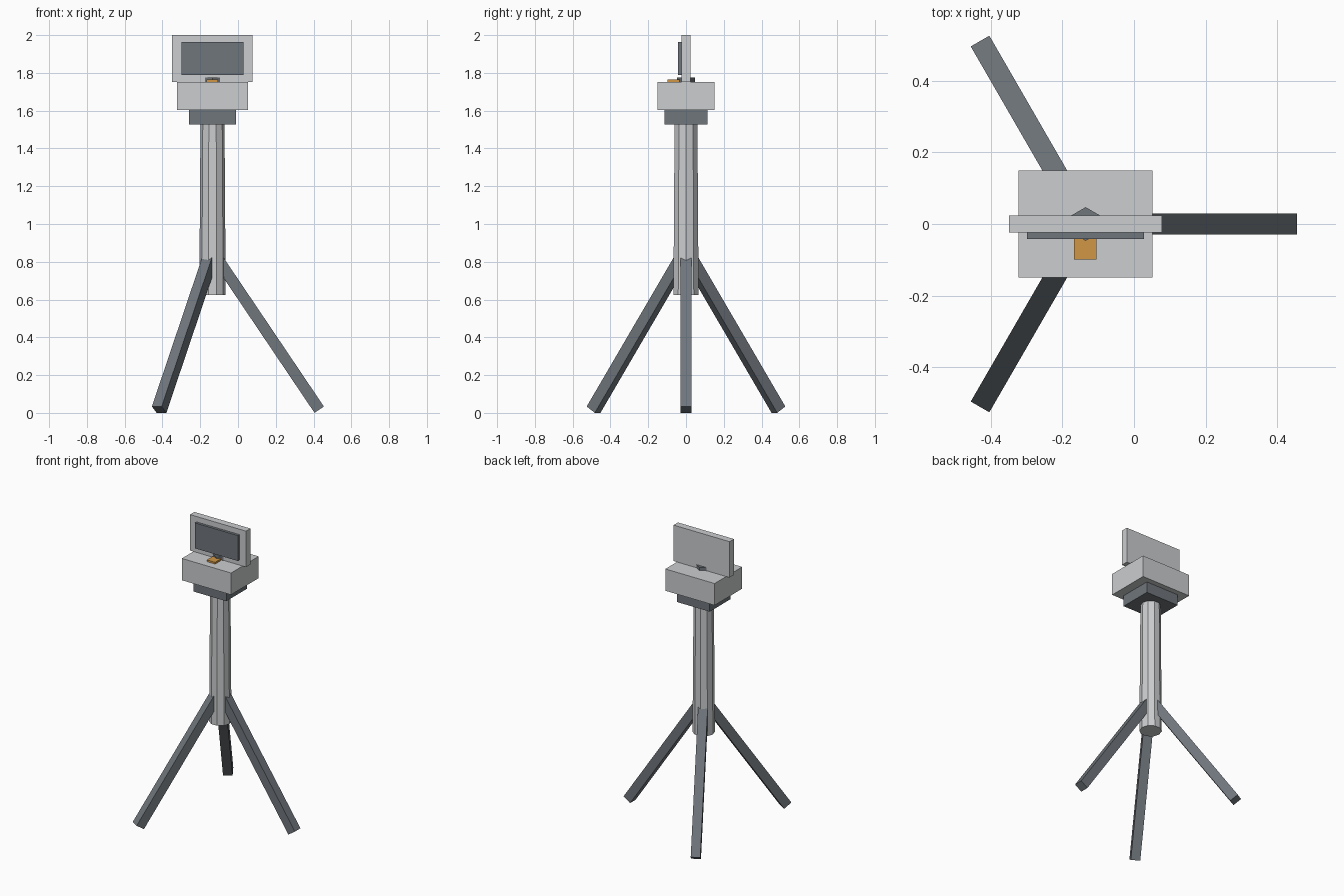
import bpy
from math import cos, sin, pi, radians
from mathutils import Vector, Matrix

cube = bpy.data.objects.get("Cube")
if cube:
    bpy.data.objects.remove(cube, do_unlink=True)

AXIS_X = -0.135  # column axis


def material(name, rgb):
    mat = bpy.data.materials.new(name)
    mat.use_nodes = True
    mat.diffuse_color = (*rgb, 1)
    mat.node_tree.nodes["Principled BSDF"].inputs["Base Color"].default_value = (*rgb, 1)
    return mat


light_grey = material("light grey", (0.60, 0.61, 0.62))
slate = material("slate grey", (0.16, 0.18, 0.20))
amber = material("amber", (0.64, 0.31, 0.06))


def finish(name, mat):
    obj = bpy.context.object
    obj.name = name
    obj.data.materials.append(mat)
    return obj


def box(name, mat, x, y, z):
    """Box spanning the given (low, high) ranges."""
    spans = (x, y, z)
    bpy.ops.mesh.primitive_cube_add(size=1)
    obj = finish(name, mat)
    size = [hi - lo for lo, hi in spans]
    centre = [(hi + lo) / 2 for lo, hi in spans]
    obj.data.transform(Matrix.Translation(centre) @ Matrix.Diagonal((*size, 1)))
    return obj


def prism(name, mat, sides, r_low, r_high, z_low, z_high, turn=0):
    """Faceted upright cylinder on the column axis."""
    bpy.ops.mesh.primitive_cone_add(vertices=sides, radius1=r_low, radius2=r_high,
                                    depth=z_high - z_low,
                                    location=(AXIS_X, 0, (z_low + z_high) / 2),
                                    rotation=(0, 0, turn))
    return finish(name, mat)


# Tapered column
prism("column", light_grey, 10, 0.07, 0.063, 0.625, 1.61, pi / 2)

# Three splayed square legs
for name, angle in (("left_leg", 0), ("back_leg", 120), ("front_leg", 240)):
    a = radians(angle)
    top = Vector((AXIS_X, 0, 0.855))
    foot = Vector((AXIS_X + 0.565 * cos(a), 0.565 * sin(a), 0.017))
    along = (foot - top).normalized()
    side = Vector((-sin(a), cos(a), 0))
    turn = Matrix((side.cross(along), side, along)).transposed().to_4x4()
    leg = box(name, slate, (-0.03, 0.03), (-0.03, 0.03), (0, (foot - top).length))
    leg.data.transform(Matrix.Translation(top) @ turn)
    if leg.data.polygons and turn.determinant() < 0:
        leg.data.flip_normals()

# Head: mounting plate and body
box("mounting_plate", slate, (-0.26, -0.01), (-0.113, 0.113), (1.528, 1.603))
box("body", light_grey, (-0.323, 0.052), (-0.15, 0.15), (1.603, 1.753))

# Upright display with its screen
box("display_frame", light_grey, (-0.349, 0.078), (-0.024, 0.024), (1.753, 2.0))
box("screen", slate, (-0.299, 0.028), (-0.042, -0.02), (1.788, 1.963))

# Hexagonal pivot and amber button
prism("pivot", slate, 6, 0.047, 0.047, 1.74, 1.775)
box("button", amber, (-0.168, -0.105), (-0.099, -0.035), (1.745, 1.765))
